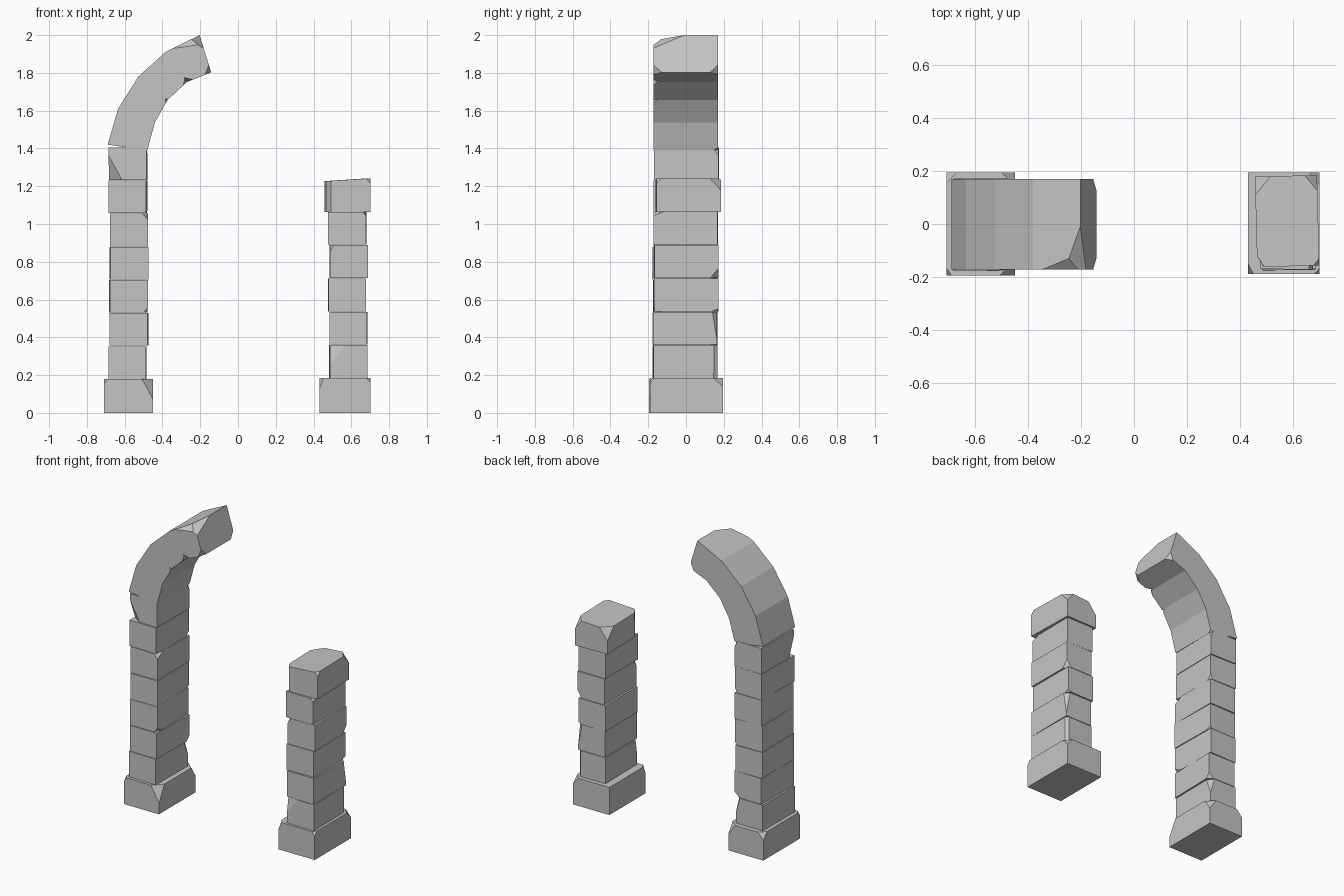
import bpy
import bmesh
import random
from math import radians
from mathutils import Vector, Matrix

random.seed(4)
if "Cube" in bpy.data.objects:
    bpy.data.objects.remove(bpy.data.objects["Cube"])

stone = bpy.data.materials.new("grey stone")
stone.use_nodes = True
grey = (0.56, 0.56, 0.56, 1)
stone.diffuse_color = grey
stone.node_tree.nodes["Principled BSDF"].inputs["Base Color"].default_value = grey
stone.node_tree.nodes["Principled BSDF"].inputs["Roughness"].default_value = 0.9

LONG = 50  # chip depth that runs along a whole edge


def chip(bm, corner, depth):
    """Slice a corner off a block that spans -1 to 1 on each axis."""
    c = Vector(corner)
    normal = Vector([s / d for s, d in zip(corner, depth)])
    point = c - Vector((c.x * depth[0], 0, 0))
    geom = bm.verts[:] + bm.edges[:] + bm.faces[:]
    cut = bmesh.ops.bisect_plane(bm, geom=geom, plane_co=point,
                                 plane_no=normal.normalized(), clear_outer=True)
    rim = [e for e in cut["geom_cut"] if isinstance(e, bmesh.types.BMEdge)]
    if rim:
        bmesh.ops.contextual_create(bm, geom=rim)


def block(name, quad, y0, y1, chips=(), yaw=0):
    """Stone whose front outline is quad: bottom left, bottom right, top right, top left."""
    bm = bmesh.new()
    bmesh.ops.create_cube(bm, size=2)
    for corner, depth in chips:
        chip(bm, corner, depth)
    bl, br, tr, tl = [Vector((x, 0, z)) for x, z in quad]
    for v in bm.verts:
        u, w = (v.co.x + 1) / 2, (v.co.z + 1) / 2
        p = bl.lerp(br, u).lerp(tl.lerp(tr, u), w)
        p.y = y0 + (y1 - y0) * (v.co.y + 1) / 2
        v.co = p
    mid = (bl + br + tr + tl) / 4
    bmesh.ops.rotate(bm, verts=bm.verts, cent=mid, matrix=Matrix.Rotation(radians(yaw), 3, "Z"))
    bmesh.ops.recalc_face_normals(bm, faces=bm.faces)
    mesh = bpy.data.meshes.new(name)
    bm.to_mesh(mesh)
    bm.free()
    mesh.materials.append(stone)
    bpy.context.collection.objects.link(bpy.data.objects.new(name, mesh))


def box(x0, x1, z0, z1, tilt=0):
    return [(x0, z0), (x1, z0), (x1, z1 + tilt), (x0, z1)]


def small_chip():
    corner = [random.choice((-1, 1)) for _ in range(3)]
    return corner, [random.uniform(0.12, 0.4) for _ in range(3)]


def column(name, x, base_top, course, count, special):
    """Stack of slightly uneven stones."""
    for i in range(count):
        z = base_top + i * course
        dx = random.uniform(-0.006, 0.006)
        dy = random.uniform(-0.005, 0.005)
        chips = special.get(i, [small_chip()])
        block(f"{name}_stone_{i + 1}", box(x - 0.1 + dx, x + 0.1 + dx, z, z + course - 0.003),
              -0.172 + dy, 0.168 + dy, chips, random.uniform(-1.2, 1.2))


# Plinths
block("right_plinth", box(-0.71, -0.45, 0, 0.18), -0.195, 0.195,
      [((1, -1, 1), (0.45, 0.3, 1.2)), ((-1, -1, 1), (0.15, 0.15, 0.3)),
       ((1, 1, 1), (0.4, 0.25, 0.8)), ((-1, 1, 1), (0.3, 0.2, 0.5))])
block("left_plinth", box(0.432, 0.702, 0, 0.185), -0.19, 0.195,
      [((1, 1, 1), (0.3, 0.25, 0.5)), ((-1, -1, 1), (0.15, 0.2, 0.6)),
       ((1, -1, 1), (0.15, 0.12, 0.3))])

# Columns
column("right_column", -0.582, 0.18, 0.1755, 7, {
    0: [((1, 1, 1), (0.3, 0.25, 1.2))],
    6: [((-1, -1, -1), (0.7, 0.3, 1.5)), ((1, 1, 1), (0.2, 0.2, 0.5))],
})
column("left_column", 0.582, 0.185, 0.1765, 5, {
    0: [((-1, -1, 1), (0.8, 0.1, 1.2)), ((1, 1, -1), (0.15, 0.12, LONG))],
    1: [((1, 1, 1), (0.3, 0.15, 1.8))],
    3: [((1, 1, -1), (0.3, 0.25, 0.6)), ((-1, -1, 1), (0.2, 0.2, 0.4))],
})

# Broken top of the short column
block("left_capstone", box(0.462, 0.697, 1.064, 1.227, 0.015), -0.16, 0.182,
      [((1, 1, 1), (0.4, 0.35, 0.7)), ((-1, 1, 1), (0.5, 0.4, 0.9)),
       ((-1, -1, 1), (0.22, 0.25, LONG)), ((1, -1, 1), (0.2, 0.15, 0.3))], 1.5)

# Curved arch stones
joints = [((-0.69, 1.42), (-0.48, 1.39)), ((-0.635, 1.61), (-0.44, 1.538)),
          ((-0.528, 1.78), (-0.372, 1.657)), ((-0.382, 1.912), (-0.27, 1.752)),
          ((-0.203, 2.0), (-0.142, 1.803))]
arch_chips = [
    [((1, 1, -1), (0.15, 0.15, 0.2))],
    [((1, -1, 1), (0.15, 0.12, 0.3))],
    [((1, -1, 1), (0.2, 0.12, 0.4))],
    [((-1, -1, 1), (0.7, 0.95, 0.65)), ((-1, -1, 1), (0.5, 0.35, 1.6)),
     ((1, -1, 1), (0.4, 0.25, 0.5)), ((1, 1, 1), (0.4, 0.25, 0.5)),
     ((1, -1, -1), (0.3, 0.2, 0.5))],
]
for i, chips in enumerate(arch_chips):
    (outer0, inner0), (outer1, inner1) = joints[i], joints[i + 1]
    block(f"arch_stone_{i + 1}", [outer0, inner0, inner1, outer1], -0.172, 0.17, chips)
